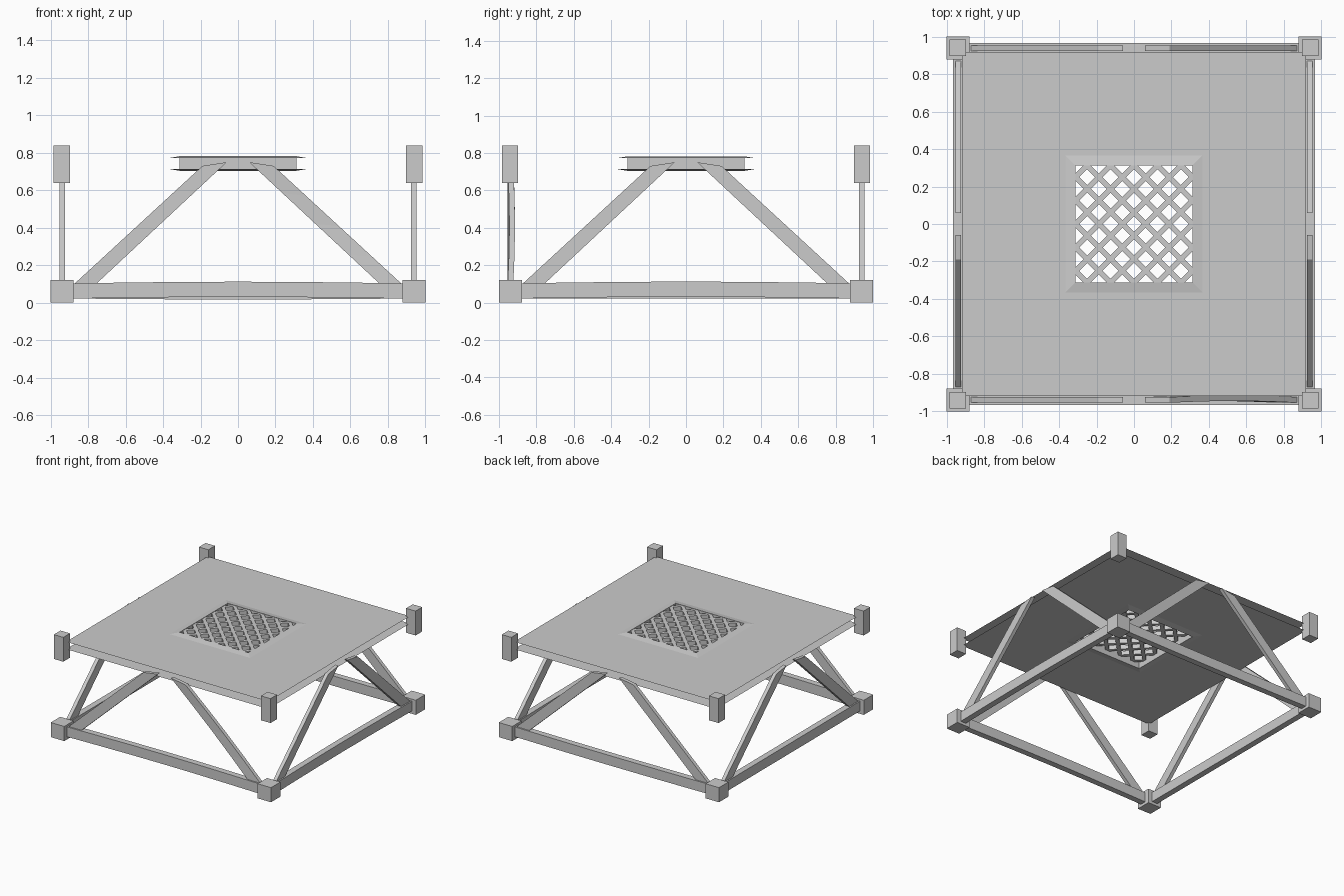
import bpy, bmesh, math
from mathutils import Vector, Matrix

if "Cube" in bpy.data.objects:
    bpy.data.objects.remove(bpy.data.objects["Cube"])


def finish(bm, name):
    bmesh.ops.remove_doubles(bm, verts=bm.verts, dist=1e-5)
    bmesh.ops.recalc_face_normals(bm, faces=bm.faces)
    me = bpy.data.meshes.new(name)
    bm.to_mesh(me)
    bm.free()
    ob = bpy.data.objects.new(name, me)
    bpy.context.collection.objects.link(ob)
    return ob


def box(bm, center, size):
    m = Matrix.Translation(center) @ Matrix.Diagonal((*size, 1))
    return bmesh.ops.create_cube(bm, size=1, matrix=m)["verts"]


def loft(bm, rings, caps=True):
    """Skin a list of four-point rings, optionally closing both ends."""
    vs = [[bm.verts.new(p) for p in r] for r in rings]
    for a, b in zip(vs, vs[1:]):
        for i in range(4):
            j = (i + 1) % 4
            bm.faces.new((a[i], a[j], b[j], b[i]))
    if caps:
        bm.faces.new(vs[0][::-1])
        bm.faces.new(vs[-1])


def square(h, z):
    return [(-h, -h, z), (h, -h, z), (h, h, z), (-h, h, z)]


SIDES = ["front", "right", "back", "left"]

# Corner feet and the stub posts around the deck
for i in range(4):
    a = math.pi / 2 * i
    x, y = (-1, 1, 1, -1)[i], (-1, -1, 1, 1)[i]
    bm = bmesh.new()
    box(bm, (x * .939, y * .939, .06), (.122, .122, .12))
    finish(bm, "corner_foot_%d" % i)
    bm = bmesh.new()
    box(bm, (x * .941, y * .941, .74), (.086, .086, .20))
    finish(bm, "corner_post_%d" % i)

# Base beams (slightly bowed) and two sloping braces on every side
for i, side in enumerate(SIDES):
    rot = Matrix.Rotation(math.pi / 2 * i, 3, 'Z')
    bow = (.009, .009, -.005, 0)[i]
    bm = bmesh.new()
    rings = []
    for k in range(7):
        x = -.885 + 1.77 * k / 6
        dz = bow * math.sin(math.pi * k / 6)
        rings.append([rot @ Vector((x, y, z + dz)) for y, z in
                      ((-.965, .022), (-.915, .022), (-.915, .103), (-.965, .103))])
    loft(bm, rings)
    finish(bm, side + "_base_beam")

    for s in (-1, 1):
        warp = .010 if (i == 0 and s == 1) else 0
        bm = bmesh.new()
        rings = []
        for k in range(5):
            t = k / 4
            dy = warp * math.sin(math.pi * t)
            outer = Vector((.885, 0, .09)).lerp(Vector((.19, 0, .73)), t)
            inner = Vector((.768, 0, .09)).lerp(Vector((.06, 0, .75)), t)
            rings.append([rot @ Vector((s * p.x, y + dy, p.z)) for p, y in
                          ((outer, -.954), (inner, -.954), (inner, -.924), (outer, -.924))])
        loft(bm, rings)
        finish(bm, side + ("_brace_left" if s < 0 else "_brace_right"))

# Deck: two thin skins joined by a raised lip and wall round the opening
bm = bmesh.new()
loft(bm, [square(.918, .773), square(.365, .773), square(.312, .782),
          square(.312, .704), square(.365, .713), square(.918, .713)], caps=False)
finish(bm, "deck")

# Diagonal grating, each bar trimmed to the opening
H = .312
grate = bmesh.new()
for s in (-1, 1):
    for k in range(-5, 5):
        c = .0625 + .125 * k
        bm = bmesh.new()
        vs = box(bm, (0, 0, 0), (2, .028, .034))
        m = Matrix.Translation((c / 2, s * c / 2, .762)) @ Matrix.Rotation(-s * math.pi / 4, 4, 'Z')
        bmesh.ops.transform(bm, matrix=m, verts=vs)
        for n in (Vector((1, 0, 0)), Vector((-1, 0, 0)), Vector((0, 1, 0)), Vector((0, -1, 0))):
            r = bmesh.ops.bisect_plane(bm, geom=bm.verts[:] + bm.edges[:] + bm.faces[:],
                                       plane_co=n * H, plane_no=n, clear_outer=True)
            cut = [e for e in r["geom_cut"] if isinstance(e, bmesh.types.BMEdge)]
            if cut:
                bmesh.ops.edgeloop_fill(bm, edges=cut)
        tmp = bpy.data.meshes.new("bar")
        bm.to_mesh(tmp)
        bm.free()
        grate.from_mesh(tmp)
        bpy.data.meshes.remove(tmp)
bmesh.ops.recalc_face_normals(grate, faces=grate.faces)
me = bpy.data.meshes.new("grating")
grate.to_mesh(me)
grate.free()
bpy.context.collection.objects.link(bpy.data.objects.new("grating", me))
